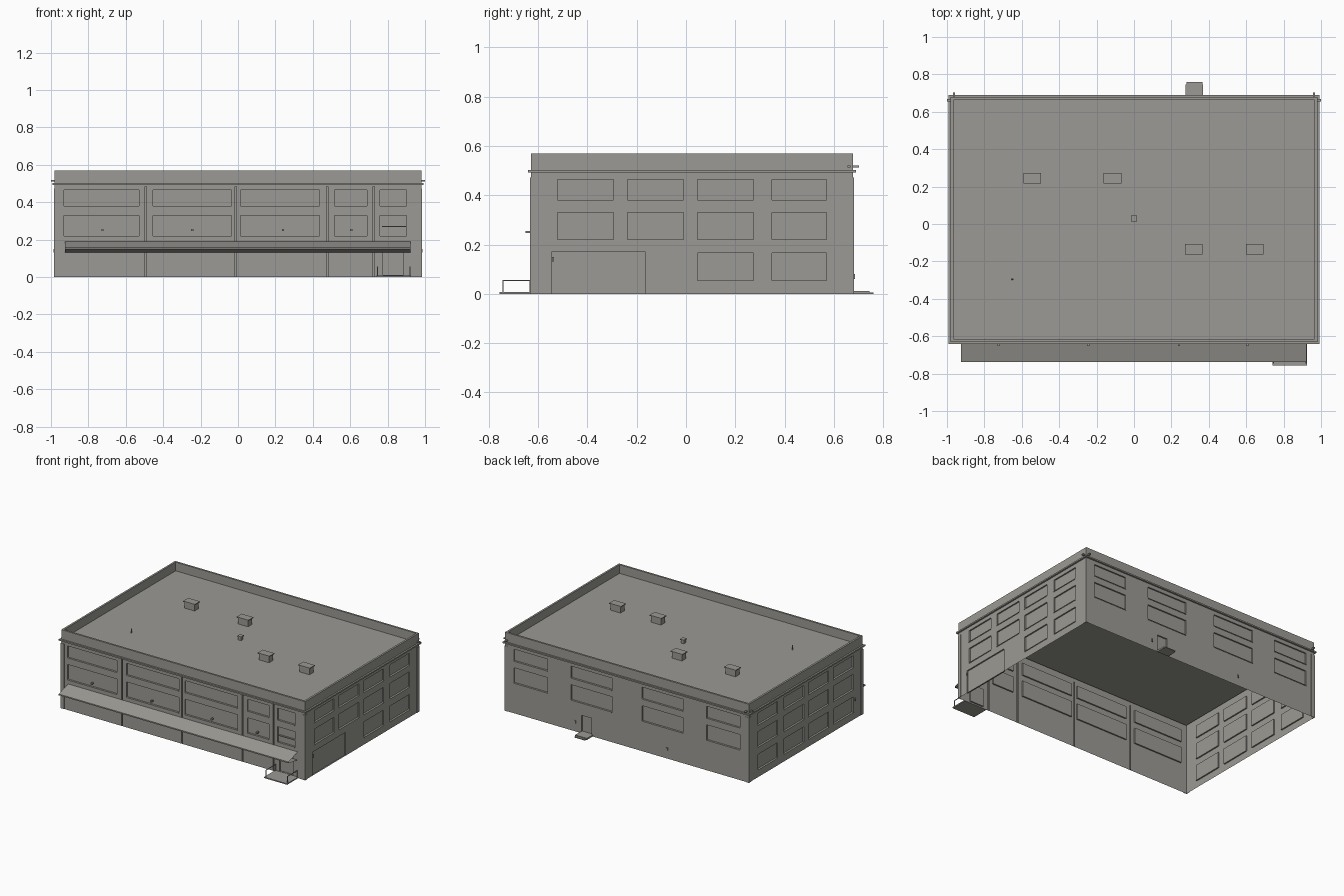
import bpy, bmesh
from mathutils import Matrix, Vector
from math import pi

cube = bpy.data.objects.get("Cube")
if cube:
    bpy.data.objects.remove(cube, do_unlink=True)

concrete = bpy.data.materials.new("concrete_grey")
concrete.use_nodes = True
COLOR = (0.33, 0.322, 0.297, 1)
concrete.diffuse_color = COLOR
concrete.node_tree.nodes["Principled BSDF"].inputs["Base Color"].default_value = COLOR

HX, Y0, Y1 = 0.98, -0.63, 0.678          # wall extents
CY, HY = (Y0 + Y1) / 2, (Y1 - Y0) / 2
TOP, ROOF, DEPTH = 0.57, 0.507, 0.01


def finish(name, bm):
    mesh = bpy.data.meshes.new(name)
    bm.to_mesh(mesh)
    bm.free()
    mesh.materials.append(concrete)
    obj = bpy.data.objects.new(name, mesh)
    bpy.context.collection.objects.link(obj)
    return obj


def add_box(bm, x, y, z, matrix=None):
    """Box from (min, max) pairs."""
    size = [b - a for a, b in (x, y, z)]
    mid = Vector([(a + b) / 2 for a, b in (x, y, z)])
    m = Matrix.Translation(mid) @ Matrix.Diagonal((*size, 1))
    bmesh.ops.create_cube(bm, size=1, matrix=(matrix or Matrix()) @ m)


def boxes(name, items):
    bm = bmesh.new()
    for item in items:
        add_box(bm, *item)
    return finish(name, bm)


def frame(turns, half_depth):
    """Places a wall drawn facing the front onto one of the four sides."""
    return (Matrix.Translation((0, CY, 0)) @ Matrix.Rotation(turns * pi / 2, 4, 'Z')
            @ Matrix.Translation((0, -half_depth, 0)))


def wall(name, turns, half_width, half_depth, openings):
    """Single-skin wall with recessed openings (u0, u1, z0, z1)."""
    bm = bmesh.new()
    m = frame(turns, half_depth)

    def quad(*pts):
        bm.faces.new([bm.verts.new(m @ Vector(p)) for p in pts])

    us = sorted({-half_width, half_width, *(u for o in openings for u in o[:2])})
    zs = sorted({0, TOP, *(z for o in openings for z in o[2:])})
    for a, b in zip(us, us[1:]):
        for c, d in zip(zs, zs[1:]):
            u, z = (a + b) / 2, (c + d) / 2
            if not any(o[0] < u < o[1] and o[2] < z < o[3] for o in openings):
                quad((a, 0, c), (b, 0, c), (b, 0, d), (a, 0, d))
    for a, b, c, d in openings:
        ring = [(a, c), (b, c), (b, d), (a, d)]
        quad(*[(u, DEPTH, z) for u, z in ring])
        for (u, z), (v, w) in zip(ring, ring[1:] + ring[:1]):
            quad((u, 0, z), (v, 0, w), (v, DEPTH, w), (u, DEPTH, z))
    bmesh.ops.remove_doubles(bm, verts=bm.verts, dist=1e-5)
    finish(name, bm)


def sills(name, turns, half_depth, windows):
    bm = bmesh.new()
    for a, b, c, d in windows:
        add_box(bm, (a, b), (-0.004, DEPTH), (c - 0.005, c), frame(turns, half_depth))
    finish(name, bm)


def window_grid(columns, rows):
    return [(a, b, c, d) for a, b in columns for c, d in rows]


# Window layout
UPPER, MIDDLE, LOWER = (0.38, 0.465), (0.22, 0.33), (0.055, 0.165)
front_cols = [(-0.93, -0.53), (-0.455, -0.035), (0.013, 0.436), (0.516, 0.69), (0.76, 0.90)]
back_cols = [(-0.91, -0.64), (-0.45, -0.12), (0.12, 0.45), (0.64, 0.91)]
side_cols = [(a - CY, b - CY) for a, b in
             [(-0.522, -0.295), (-0.238, -0.01), (0.047, 0.274), (0.348, 0.571)]]

front_win = window_grid(front_cols, [UPPER, MIDDLE])
back_win = window_grid(back_cols, [UPPER, MIDDLE])
gate_side_win = window_grid(side_cols, [UPPER, MIDDLE]) + window_grid(side_cols[2:], [LOWER])
plain_side_win = window_grid([(-b, -a) for a, b in side_cols], [UPPER, MIDDLE, LOWER])

# Walls
seams = [(x - 0.004, x + 0.004, 0, 0.485) for x in (-0.492, -0.011, 0.476, 0.727)]
entrance = [(0.775, 0.885, 0.01, 0.14)]
gate = [(-0.545 - CY, -0.165 - CY, 0, 0.17)]
back_door = [(-0.365, -0.285, 0.012, 0.13)]
layout = [("front", 0, HX, HY, front_win, seams + entrance),
          ("left", 1, HY, HX, gate_side_win, gate),
          ("back", 2, HX, HY, back_win, back_door),
          ("right", 3, HY, HX, plain_side_win, [])]
for side, turns, half_width, half_depth, windows, extra in layout:
    wall(side + "_wall", turns, half_width, half_depth, windows + extra)
    sills(side + "_window_sills", turns, half_depth, windows)

# Roof deck with the inner faces and top of the parapet
T = 0.014
bm = bmesh.new()


def loop(inset, z):
    x, a, b = HX - inset, Y0 + inset, Y1 - inset
    return [bm.verts.new(p) for p in ((-x, a, z), (x, a, z), (x, b, z), (-x, b, z))]


outer, inner, deck = loop(0, TOP), loop(T, TOP), loop(T, ROOF)
bm.faces.new(deck)
for lo, hi in ((outer, inner), (inner, deck)):
    for i in range(4):
        j = (i + 1) % 4
        bm.faces.new((lo[i], lo[j], hi[j], hi[i]))
finish("roof_and_parapet", bm)

# Cornice band around the walls
P = 0.012
boxes("cornice", [((-HX - P, HX + P), (Y0 - P, Y0), (0.492, 0.502)),
                  ((-HX - P, HX + P), (Y1, Y1 + P), (0.492, 0.502))] +
      [(tuple(sorted((s * HX, s * (HX + P)))), (Y0, Y1), (0.492, 0.502)) for s in (-1, 1)])

# Shallow corner strips and rear rain spouts
strips, spouts = [], []
for s in (-1, 1):
    for y, out in ((Y0, -1), (Y1, 1)):
        strips.append((tuple(sorted((s * (HX - 0.025), s * (HX + 0.003)))),
                       tuple(sorted((y + out * 0.003, y - out * 0.001))), (0, 0.473)))
        strips.append((tuple(sorted((s * (HX - 0.001), s * (HX + 0.003)))),
                       tuple(sorted((y + out * 0.003, y - out * 0.025))), (0, 0.473)))
    spouts.append((tuple(sorted((s * (HX - T), s))), (0.655, 0.667), (0.512, 0.52)))
    spouts.append((tuple(sorted((s * 0.957, s * 0.969))), (Y1 - T, 0.702), (0.512, 0.52)))
boxes("corner_strips", strips)
boxes("rain_spouts", spouts)

# Front canopy: folded sheet, open at the ends
bm = bmesh.new()
profile = [(Y0, 0.19), (-0.738, 0.158), (-0.738, 0.149), (Y0, 0.131)]
rows = [[bm.verts.new((x, y, z)) for y, z in profile] for x in (-0.925, 0.922)]
for i in range(3):
    bm.faces.new((rows[0][i], rows[0][i + 1], rows[1][i + 1], rows[1][i]))
finish("front_canopy", bm)

# Small lamps on walls
boxes("front_lamps", [((x - 0.006, x + 0.006), (-0.652, Y0), (0.246, 0.256))
                      for x in (-0.725, -0.245, 0.24, 0.605)])
boxes("wall_lamps", [((HX, HX + 0.007), (-0.543, -0.535), (0.132, 0.15)),
                     ((-HX - 0.007, -HX), (-0.543, -0.535), (0.132, 0.15)),
                     ((0.41, 0.42), (Y1, Y1 + 0.007), (0.06, 0.08)),
                     ((-0.33, -0.32), (Y1, Y1 + 0.007), (0.06, 0.08))])
boxes("stair_window_bar", [((0.77, 0.9), (Y0 - 0.002, Y0 + DEPTH), (0.267, 0.272))])

# Front porch with railings
boxes("front_porch", [((0.74, 0.925), (-0.757, Y0), (0, 0.008))])
rails = []
for x in (0.746, 0.919):
    xs = (x - 0.002, x + 0.002)
    rails.append((xs, (-0.745, Y0), (0.052, 0.056)))
    rails += [(xs, (y - 0.002, y + 0.002), (0.008, 0.054)) for y in (-0.743, -0.634)]
boxes("porch_railings", rails)

# Back step
boxes("back_step", [((0.275, 0.37), (Y1, 0.745), (0, 0.012)),
                    ((0.28, 0.365), (0.745, 0.76), (0, 0.006))])

# Roof vents: shaft, cap slab and small top block
shafts, caps = [], []
for x, y in ((-0.545, 0.245), (-0.115, 0.245), (0.32, -0.135), (0.645, -0.135)):
    shafts.append(((x - 0.04, x + 0.04), (y - 0.023, y + 0.023), (ROOF, ROOF + 0.046)))
    caps.append(((x - 0.047, x + 0.047), (y - 0.029, y + 0.029), (ROOF + 0.046, ROOF + 0.052)))
boxes("vent_shafts", shafts)
boxes("vent_caps", caps)
boxes("small_vent", [((-0.012, 0.012), (0.018, 0.042), (ROOF, ROOF + 0.024)),
                     ((-0.016, 0.016), (0.014, 0.046), (ROOF + 0.024, ROOF + 0.03))])

# Roof pipe
bm = bmesh.new()
bmesh.ops.create_cone(bm, cap_ends=True, segments=8, radius1=0.005, radius2=0.003, depth=0.032,
                      matrix=Matrix.Translation((-0.65, -0.295, ROOF + 0.016)))
finish("roof_pipe", bm)
